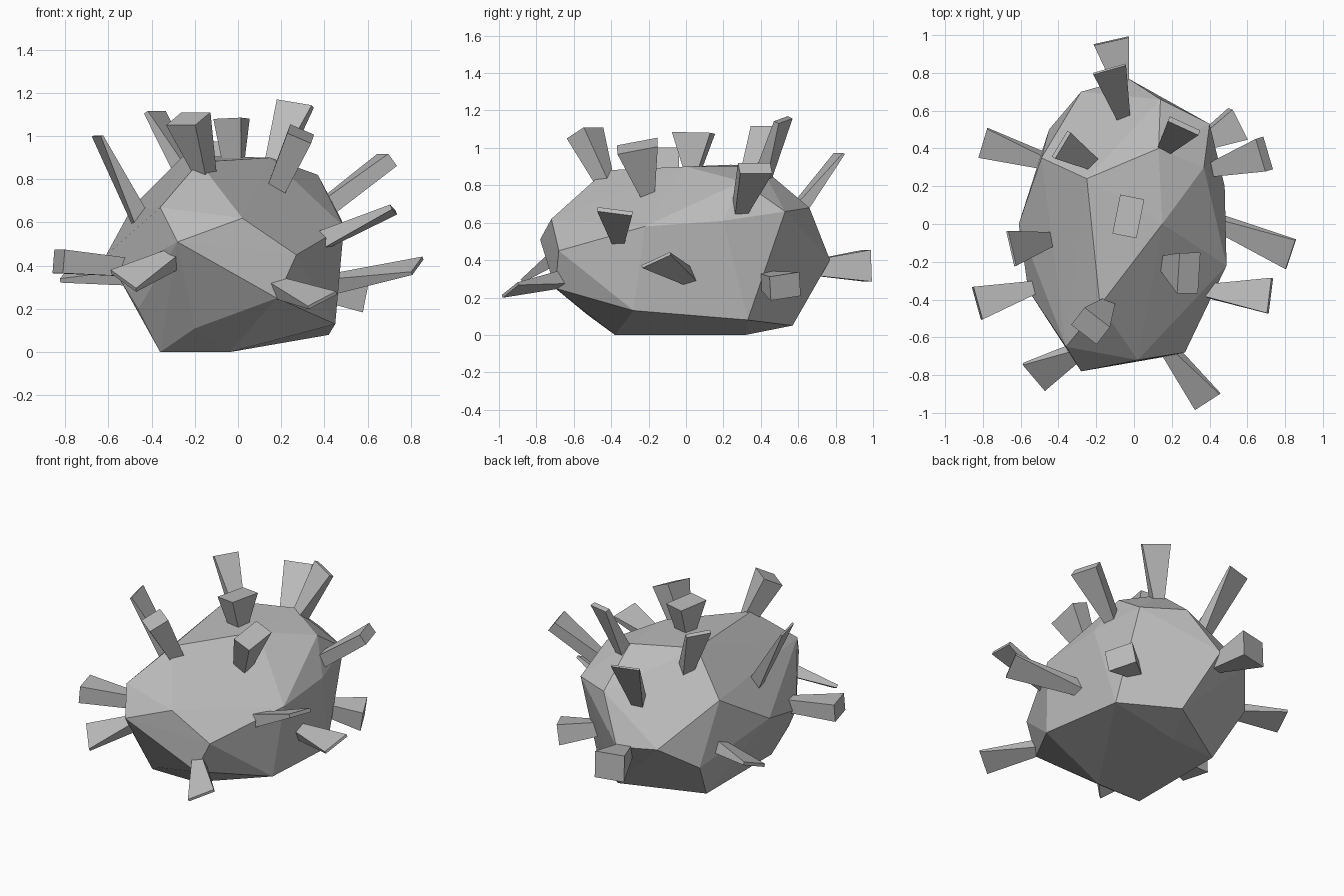
import bpy, bmesh
from math import radians, sin, cos
from mathutils import Vector
from mathutils.bvhtree import BVHTree

cube = bpy.data.objects.get("Cube")
if cube:
    bpy.data.objects.remove(cube)

# Single stone colour
GREY = (0.5, 0.5, 0.5, 1)
stone = bpy.data.materials.new("stone_grey")
stone.use_nodes = True
stone.diffuse_color = GREY
bsdf = next(n for n in stone.node_tree.nodes if n.type == 'BSDF_PRINCIPLED')
bsdf.inputs["Base Color"].default_value = GREY
bsdf.inputs["Roughness"].default_value = 0.9


def hull(name, points):
    """Flat-faced convex solid around a few corner points."""
    bm = bmesh.new()
    for p in points:
        bm.verts.new(p)
    bmesh.ops.convex_hull(bm, input=bm.verts)
    loose = [v for v in bm.verts if not v.link_faces]
    bmesh.ops.delete(bm, geom=loose, context='VERTS')
    bmesh.ops.dissolve_limit(bm, angle_limit=0.02, verts=bm.verts, edges=bm.edges)
    bmesh.ops.recalc_face_normals(bm, faces=bm.faces)
    mesh = bpy.data.meshes.new(name)
    bm.to_mesh(mesh)
    bm.free()
    mesh.materials.append(stone)
    obj = bpy.data.objects.new(name, mesh)
    bpy.context.collection.objects.link(obj)
    return mesh


# Faceted boulder: underside, lower ring, middle ring, shoulders, crown
underside = [(-.36, -.38, 0), (-.04, -.38, 0), (-.36, .3, 0), (-.04, .32, 0)]
lower = [(-.46, -.42, .2), (-.2, -.53, .11), (.18, -.7, .25), (.45, -.28, .13),
         (.42, .33, .08), (.1, .57, .05), (-.45, .5, .27)]
middle = [(-.28, -.78, .51), (.27, -.68, .45), (.49, -.22, .58), (.48, .2, .61),
          (.4, .53, .66), (-.03, .77, .4), (-.28, .7, .42), (-.61, 0, .45),
          (-.56, -.35, .36)]
shoulders = [(-.36, -.65, .67), (.02, -.72, .62), (.37, .3, .82), (.14, .66, .68),
             (-.49, .35, .67)]
crown = [(-.18, -.43, .88), (.15, 0, .9), (.13, .4, .9), (-.25, .24, .91)]
body = hull("boulder_body", underside + lower + middle + shoulders + crown)
surface = BVHTree.FromPolygons([v.co for v in body.vertices],
                               [p.vertices[:] for p in body.polygons])


def spike(name, x, y, z, wide, thick, roll=0, aim=None):
    """Wedge from the boulder to a tip: narrow at the root, broad at the tip."""
    tip = Vector((x, y, z))
    core = Vector(aim or (0, y * 0.45, 0.35))
    axis = (tip - core).normalized()
    root = surface.ray_cast(tip, -axis)[0] - axis * 0.05
    level = Vector((0, 0, 1)).cross(axis).normalized()
    turn = radians(roll)
    side = level * cos(turn) + axis.cross(level) * sin(turn)
    across = axis.cross(side)
    corners = []
    for su in (-1, 1):
        for sv in (-1, 1):
            corners.append(tip + side * su * wide + across * sv * thick)
            corners.append(root + side * su * 0.03 + across * sv * 0.042)
    hull("spike_" + name, corners)


# Spikes: tip position, half-width and half-thickness of the tip
spike("back_low", -.12, .97, .37, .095, .085)
spike("back_high", -.13, .82, .97, .09, .006)
spike("top_back_left", .265, .52, 1.15, .09, .015, roll=20)
spike("top_back_right", -.385, .42, 1.11, .08, .012)
spike("top_middle", -.03, .04, 1.08, .105, .065, roll=25)
spike("top_front_right", -.23, -.54, 1.08, .085, .065)
spike("top_front_left", .29, -.26, 1.01, .11, .06, roll=25)
spike("left_shoulder", .69, .37, .89, .09, .035)
spike("left_front", .72, -.38, .66, .095, .012, roll=-8, aim=(0, -.33, .35))
spike("left_middle", .83, -.16, .4, .088, .008, roll=24, aim=(0, .2, .22))
spike("left_back", .55, .53, .26, .09, .065, roll=8)
spike("front_low_left", .39, -.94, .24, .085, .008, roll=24)
spike("front_low_right", -.53, -.81, .33, .1, .01, roll=-27, aim=(0, -.5, .56))
spike("right_front", -.83, -.42, .42, .09, .055)
spike("right_back", -.8, .43, .36, .085, .01, roll=-20)
spike("right_shoulder", -.65, -.13, 1, .095, .006, aim=(-.3, -.05, .32))
